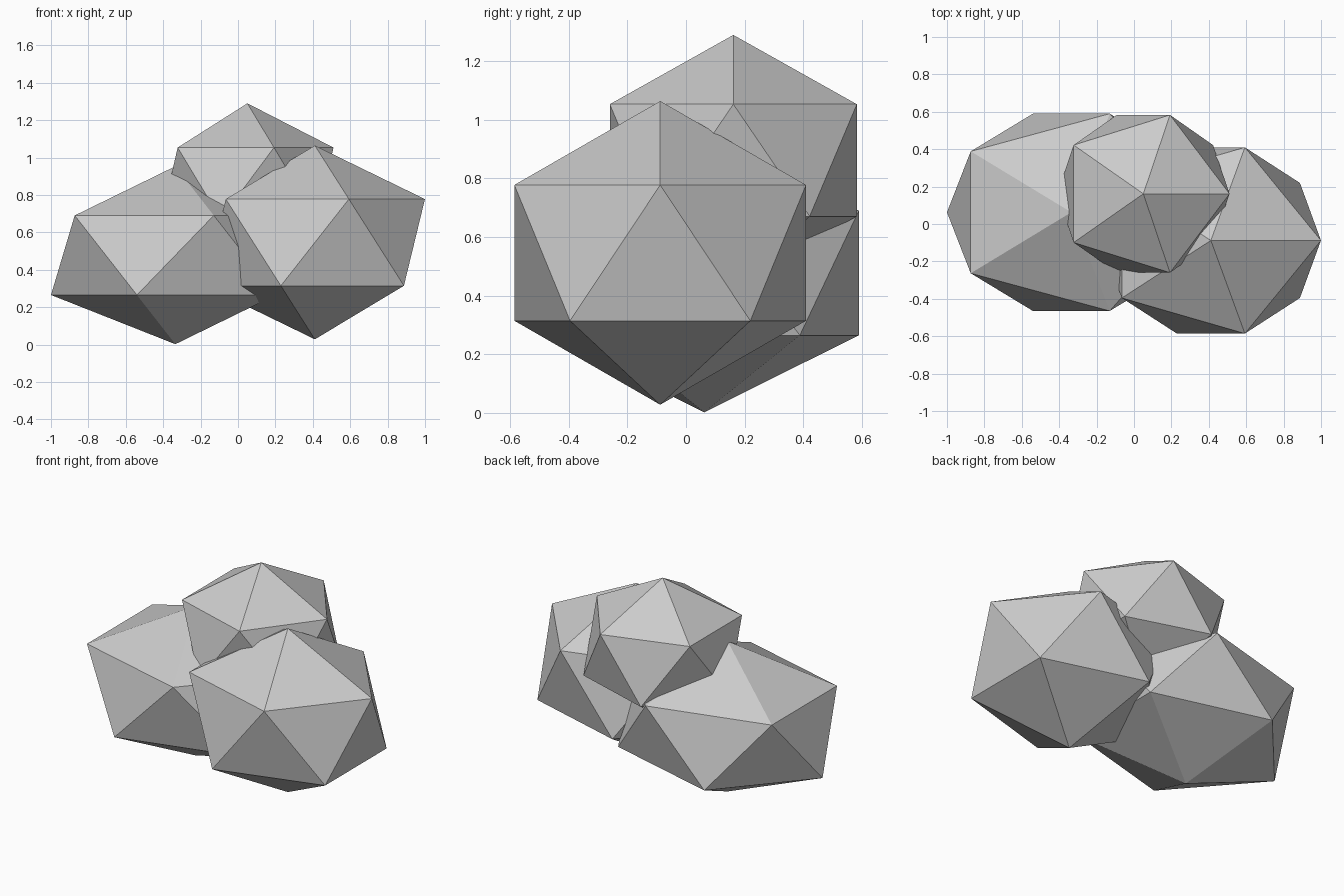
import bpy

if "Cube" in bpy.data.objects:
    bpy.data.objects.remove(bpy.data.objects["Cube"])

# Each boulder is a stretched, flat-shaded icosahedron: name, centre, radii
BOULDERS = [
    ("left_boulder", (-0.335, 0.0625, 0.4775), (0.7435, 0.62, 0.4755)),
    ("right_boulder", (0.411, -0.088, 0.546), (0.658, 0.585, 0.518)),
    ("top_boulder", (0.05, 0.1615, 0.862), (0.515, 0.4955, 0.4275)),
]


def add_boulder(name, centre, radii):
    bpy.ops.mesh.primitive_ico_sphere_add(subdivisions=1, radius=1, location=centre)
    rock = bpy.context.object
    rock.name = name
    rock.scale = radii
    bpy.ops.object.transform_apply(location=False, rotation=False, scale=True)
    bpy.ops.object.shade_flat()


# Rock pile: two boulders on the ground and one resting on them
for boulder in BOULDERS:
    add_boulder(*boulder)
